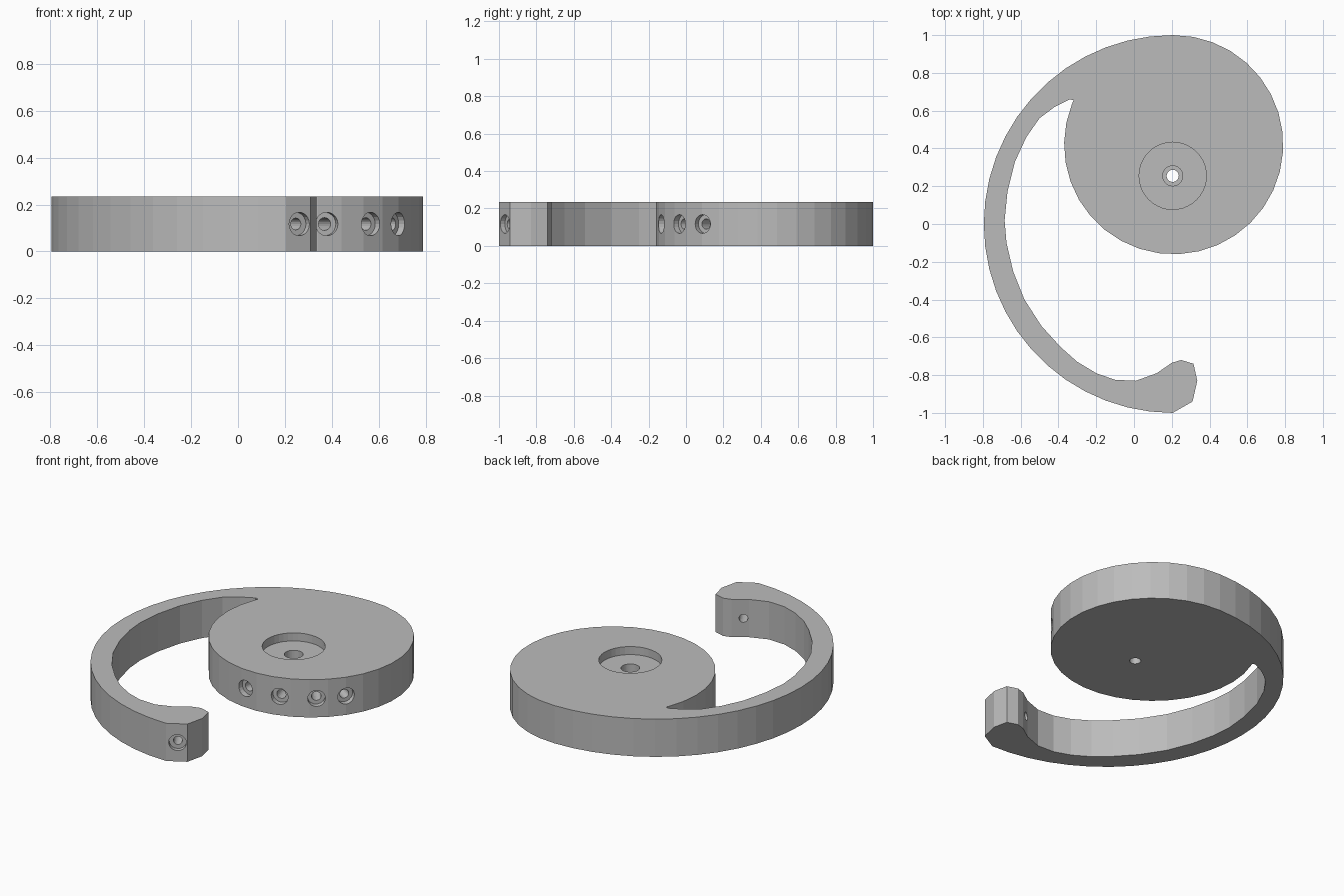
import bpy, bmesh
from math import cos, sin, radians
from mathutils import Vector

cube = bpy.data.objects.get("Cube")
if cube:
    bpy.data.objects.remove(cube, do_unlink=True)

HEIGHT = 0.235
MID = 0.117
DISC, DISC_R = Vector((0.21, 0.42)), 0.58
PIVOT = (0.205, 0.255)

grey = bpy.data.materials.new("plain grey")
grey.use_nodes = True
colour = (0.5, 0.5, 0.5, 1)
grey.diffuse_color = colour
grey.node_tree.nodes["Principled BSDF"].inputs["Base Color"].default_value = colour


def arc(centre, radius, start, end, steps):
    """Points along a circular arc, angles in degrees."""
    angles = [radians(start + (end - start) * i / steps) for i in range(steps + 1)]
    return [(centre[0] + radius * cos(a), centre[1] + radius * sin(a)) for a in angles]


def make_object(name, bm):
    bmesh.ops.recalc_face_normals(bm, faces=bm.faces)
    mesh = bpy.data.meshes.new(name)
    bm.to_mesh(mesh)
    bm.free()
    mesh.materials.append(grey)
    obj = bpy.data.objects.new(name, mesh)
    bpy.context.collection.objects.link(obj)
    return obj


def stepped_cutter(name, start, direction, profile, sides):
    """Turned solid along an axis; profile lists (distance, radius)."""
    bm = bmesh.new()
    turn = Vector(direction).to_track_quat('Z', 'Y')
    rings = []
    for dist, rad in profile:
        ring = [Vector((x, y, dist)) for x, y in arc((0, 0), rad, 0, 360, sides)[:-1]]
        rings.append([bm.verts.new(Vector(start) + turn @ p) for p in ring])
    for a, b in zip(rings, rings[1:]):
        for i in range(sides):
            j = (i + 1) % sides
            bm.faces.new((a[i], a[j], b[j], b[i]))
    bm.faces.new(rings[0])
    bm.faces.new(rings[-1])
    cutter = make_object(name, bm)
    cutter.hide_render = True
    return cutter


# Outline: outer arm sweep, hooked tip, inner arm edge, then the round disc
tip = [(0.31, -0.94), (0.335, -0.83), (0.315, -0.74), (0.25, -0.72),
       (0.2, -0.735), (0.12, -0.79)]
inner_edge = [(0.01, -0.83), (-0.1, -0.825), (-0.2, -0.79), (-0.3, -0.73),
              (-0.39, -0.65), (-0.49, -0.54), (-0.58, -0.4), (-0.64, -0.25),
              (-0.675, -0.1), (-0.685, 0.02), (-0.67, 0.17), (-0.63, 0.33),
              (-0.57, 0.46), (-0.5, 0.56), (-0.42, 0.62), (-0.34, 0.66),
              (-0.32, 0.655)]
outline = (arc((0.205, 0), 1, 90, 270, 26) + tip + inner_edge
           + arc(DISC, DISC_R, 158, 450, 28)[:-1])

bm = bmesh.new()
base = bm.faces.new([bm.verts.new((x, y, 0)) for x, y in outline])
solid = bmesh.ops.extrude_face_region(bm, geom=[base])
top = [v for v in solid["geom"] if isinstance(v, bmesh.types.BMVert)]
bmesh.ops.translate(bm, verts=top, vec=(0, 0, HEIGHT))
body = make_object("hooked_cam_body", bm)

# Pivot: wide shallow pocket, bore and small through hole
cutters = [stepped_cutter("pivot_cutter", (*PIVOT, HEIGHT), (0, 0, -1),
                          [(-0.1, 0.178), (0.05, 0.178), (0.05, 0.053),
                           (0.15, 0.053), (0.15, 0.032), (0.4, 0.032)], 40)]

# Counterbored holes around the disc rim, aimed at its centre
for angle in (-95, -73, -52, -35):
    out = Vector((cos(radians(angle)), sin(radians(angle)), 0))
    start = DISC.to_3d() + out * (DISC_R - 0.005) + Vector((0, 0, MID))
    cutters.append(stepped_cutter("rim_hole_cutter", start, -out,
                                  [(-0.1, 0.05), (0.03, 0.05), (0.03, 0.027),
                                   (0.3, 0.027)], 20))

# Counterbored hole right through the hooked tip
cutters.append(stepped_cutter("tip_hole_cutter", (0.262, -0.969, MID), (-0.51, 0.86, 0),
                              [(-0.1, 0.05), (0.03, 0.05), (0.03, 0.025),
                               (0.4, 0.025)], 20))

# Cut every hole, then drop the cutters
bpy.context.view_layer.objects.active = body
for cutter in cutters:
    mod = body.modifiers.new(cutter.name, 'BOOLEAN')
    mod.operation = 'DIFFERENCE'
    mod.solver = 'EXACT'
    mod.object = cutter
    bpy.ops.object.modifier_apply(modifier=mod.name)
    bpy.data.objects.remove(cutter, do_unlink=True)
